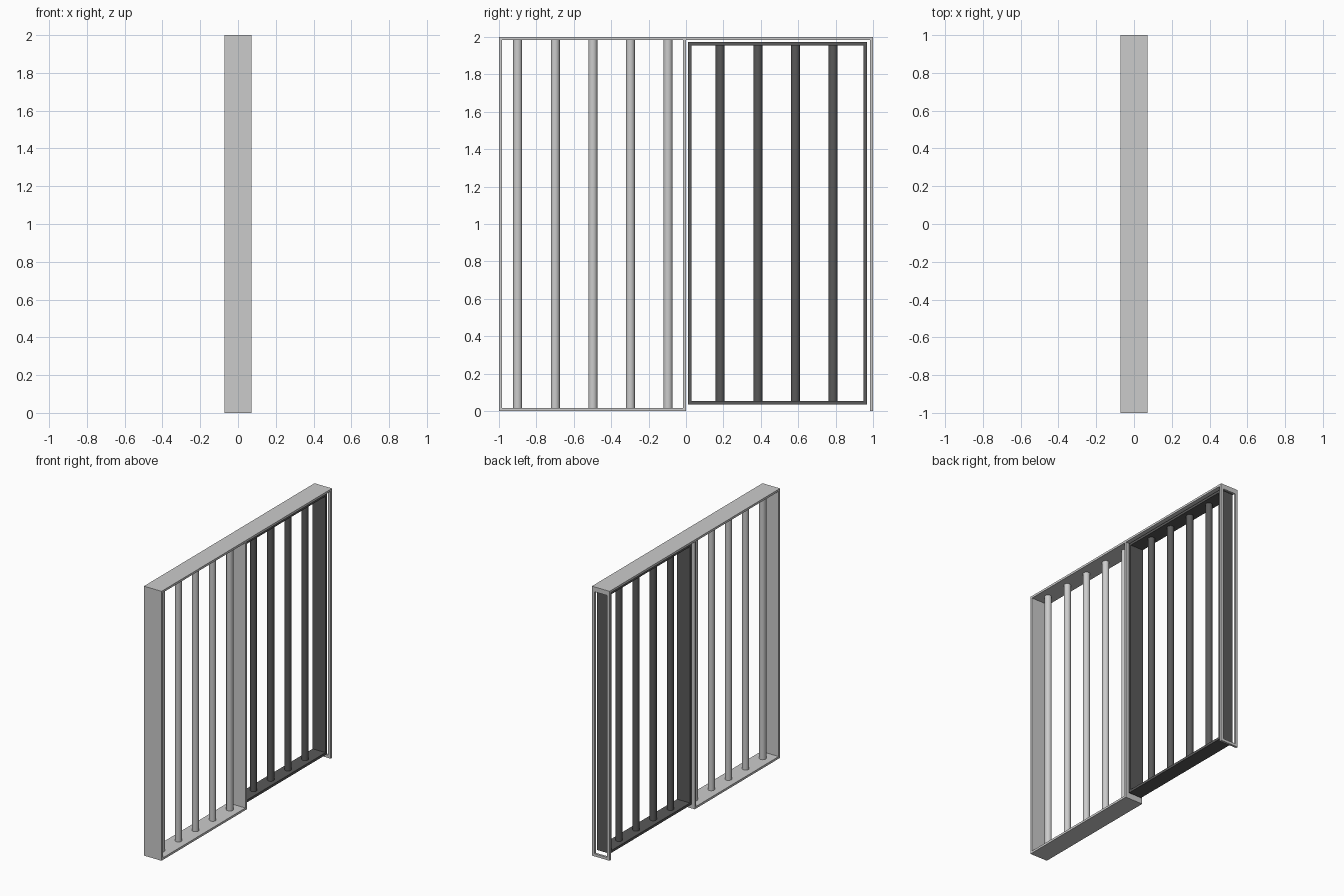
import bpy
import bmesh

if "Cube" in bpy.data.objects:
    bpy.data.objects.remove(bpy.data.objects["Cube"])

HALF = 0.072      # half depth of the outer frame
DOOR_HALF = 0.053  # half depth of the door
T = 0.016         # frame plate thickness
PITCH, BAR_R = 0.201, 0.024

steel = bpy.data.materials.new("dark_steel")
steel.diffuse_color = (0.10, 0.10, 0.10, 1)
steel.use_nodes = True
steel.node_tree.nodes["Principled BSDF"].inputs["Base Color"].default_value = steel.diffuse_color


def plates(name, boxes, mat=None):
    """One object from boxes given as (x0, x1, y0, y1, z0, z1)."""
    bm = bmesh.new()
    for x0, x1, y0, y1, z0, z1 in boxes:
        verts = bmesh.ops.create_cube(bm, size=1)["verts"]
        for v in verts:
            v.co.x = x1 if v.co.x > 0 else x0
            v.co.y = y1 if v.co.y > 0 else y0
            v.co.z = z1 if v.co.z > 0 else z0
    me = bpy.data.meshes.new(name)
    bm.to_mesh(me)
    bm.free()
    ob = bpy.data.objects.new(name, me)
    bpy.context.collection.objects.link(ob)
    if mat:
        me.materials.append(mat)
    return ob


def bar(name, y, z0, z1, mat=None):
    bpy.ops.mesh.primitive_cylinder_add(vertices=32, radius=BAR_R, depth=z1 - z0,
                                        location=(0, y, (z0 + z1) / 2))
    ob = bpy.context.object
    ob.name = name
    bpy.ops.object.shade_smooth_by_angle()
    if mat:
        ob.data.materials.append(mat)


# Outer frame: full-width head, fixed-side jamb, sill and middle post
plates("outer_frame", [
    (-HALF, HALF, -1, 1, 2 - T, 2),
    (-HALF, HALF, -1, -1 + T, 0, 2 - T),
    (-HALF, HALF, -1 + T, -T, 0, T),
    (-HALF, HALF, -T, 0, 0, 2 - T),
])

# Open latch-side jamb: two uprights joined at the foot and head
L = 0.02
plates("latch_jamb", [
    (-HALF, -HALF + L, 1 - T, 1, 0, 2 - T),
    (HALF - L, HALF, 1 - T, 1, 0, 2 - T),
    (-HALF + L, HALF - L, 1 - T, 1, 0, L),
    (-HALF + L, HALF - L, 1 - T, 1, 2 - T - L, 2 - T),
])

# Fixed bars
for i in range(5):
    bar(f"fixed_bar_{i + 1}", -0.90 + i * PITCH, T, 2 - T)

# Door frame
Y0, Y1, Z0, Z1, D = 0.011, 0.968, 0.035, 1.973, 0.018
plates("door_frame", [
    (-DOOR_HALF, DOOR_HALF, Y0, Y1, Z1 - D, Z1),
    (-DOOR_HALF, DOOR_HALF, Y0, Y1, Z0, Z0 + D),
    (-DOOR_HALF, DOOR_HALF, Y0, Y0 + D, Z0 + D, Z1 - D),
    (-DOOR_HALF, DOOR_HALF, Y1 - D, Y1, Z0 + D, Z1 - D),
], steel)

# Door bars
for i in range(4):
    bar(f"door_bar_{i + 1}", 0.183 + i * PITCH, Z0 + D, Z1 - D, steel)
